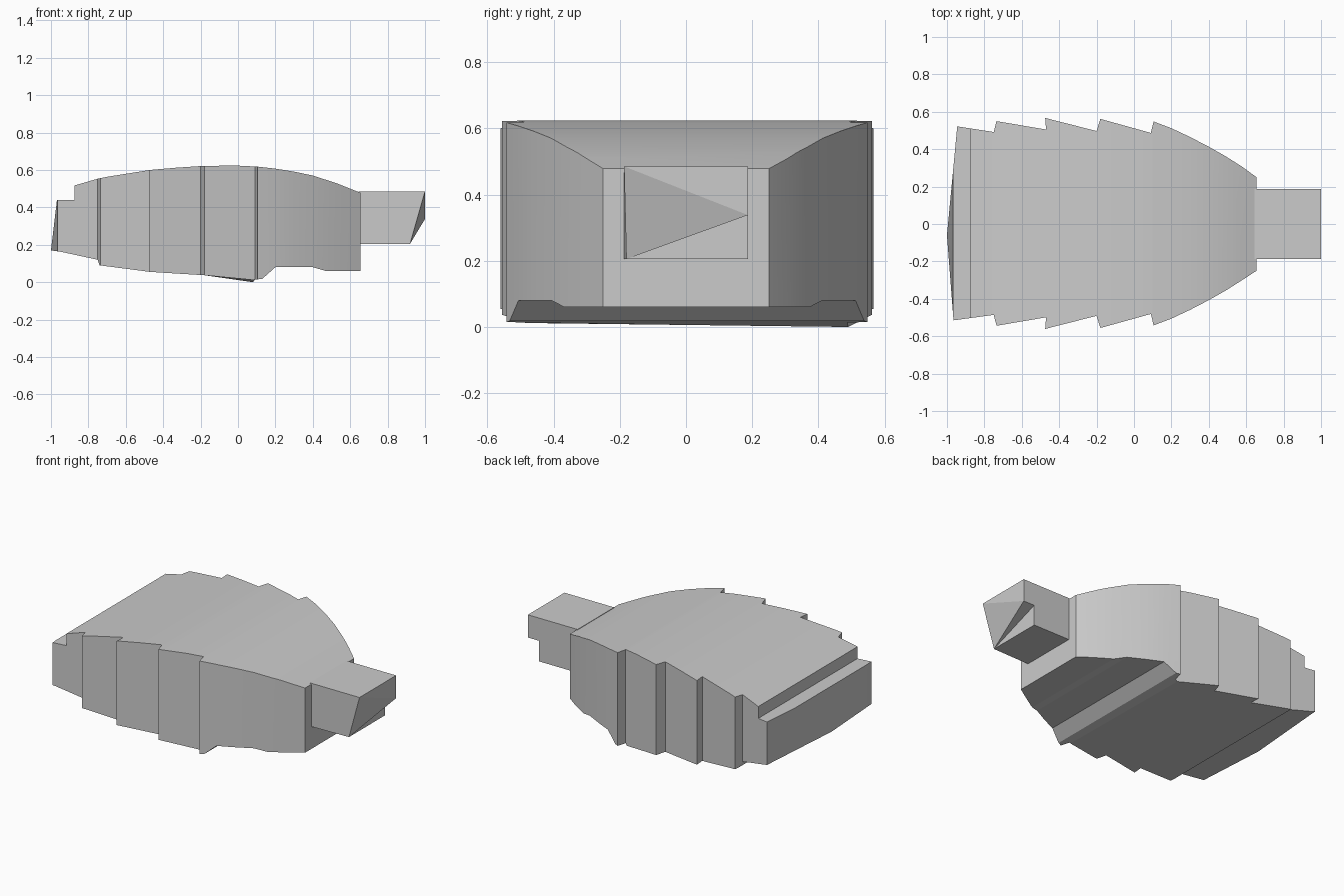
import bpy, bmesh

if "Cube" in bpy.data.objects:
    bpy.data.objects.remove(bpy.data.objects["Cube"])


def prism(name, pts, place, lo, hi):
    """Closed prism from a 2D outline; place maps (a, b, depth) to xyz."""
    bm = bmesh.new()
    a = [bm.verts.new(place(p[0], p[1], lo)) for p in pts]
    b = [bm.verts.new(place(p[0], p[1], hi)) for p in pts]
    n = len(pts)
    bm.faces.new(a)
    bm.faces.new(b[::-1])
    for i in range(n):
        j = (i + 1) % n
        bm.faces.new((a[j], a[i], b[i], b[j]))
    return finish(name, bm)


def finish(name, bm):
    bmesh.ops.recalc_face_normals(bm, faces=bm.faces)
    me = bpy.data.meshes.new(name)
    bm.to_mesh(me)
    bm.free()
    ob = bpy.data.objects.new(name, me)
    bpy.context.collection.objects.link(ob)
    return ob


# Side profile of the body: arched top, rear ledge, stepped underside
side = [(-1.0, .17), (-.968, .44), (-.875, .44), (-.875, .517), (-.75, .553),
        (-.69, .565), (-.47, .6), (-.33, .612), (-.18, .622), (0, .623),
        (.1, .618), (.2, .607), (.3, .591), (.4, .57), (.53, .528),
        (.655, .478), (.655, .06), (.47, .06), (.4, .08), (.2, .08),
        (.13, .018), (.08, .012), (-.18, .037), (-.47, .055), (-.74, .09),
        (-.75, .12), (-.95, .163)]
body = prism("body", side, lambda x, z, y: (x, y, z), -.8, .8)

# Plan outline: overlapping side plates like saw teeth, curved nose
half = [(.655, .25), (.58, .305), (.49, .362), (.4, .413), (.3, .465),
        (.2, .512), (.105, .548), (.09, .487), (-.18, .562), (-.2, .497),
        (-.475, .567), (-.47, .505), (-.735, .55), (-.75, .492), (-.945, .522)]
near = [(x, -y + .006) for x, y in half]
near[-1] = (-.965, -.515)
plan = half + [(-1.0, -.06)] + near[::-1]
plan[0], plan[-1] = (.7, .215), (.7, -.215)
plan.insert(1, (.655, .25))
plan.insert(len(plan) - 1, (.655, -.25))
cutter = prism("plan_cutter", plan, lambda x, y, z: (x, y, z), -.5, 1.2)
cutter.hide_render = True

mod = body.modifiers.new("plan", 'BOOLEAN')
mod.operation = 'INTERSECT'
mod.solver = 'EXACT'
mod.object = cutter
bpy.context.view_layer.objects.active = body
bpy.ops.object.modifier_apply(modifier=mod.name)
bpy.data.objects.remove(cutter)

# Rear underside corner of the +y tooth hangs lowest; drop it to the ground
for v in body.data.vertices:
    if v.co.z < .013 and v.co.y > .4:
        v.co.z = 0
bpy.context.view_layer.objects.active = body
body.select_set(True)
bpy.ops.object.shade_smooth_by_angle(angle=0.25)

# Front block with a slanted end and a notch under its far corner
bm = bmesh.new()
V = [bm.verts.new(c) for c in [
    (.645, -.187, .485), (.645, .187, .485), (.645, .187, .205), (.645, -.187, .205),
    (1, -.187, .485), (1, .187, .485), (1, .187, .338), (.92, -.18, .205),
    (.92, .187, .338), (.92, .187, .205)]]
for f in [(0, 1, 2, 3), (0, 4, 5, 1), (0, 3, 7, 4), (3, 2, 9, 7),
          (1, 5, 6, 8, 9, 2), (4, 7, 6), (4, 6, 5), (6, 7, 8), (8, 7, 9)]:
    bm.faces.new([V[i] for i in f])
finish("front_block", bm)
